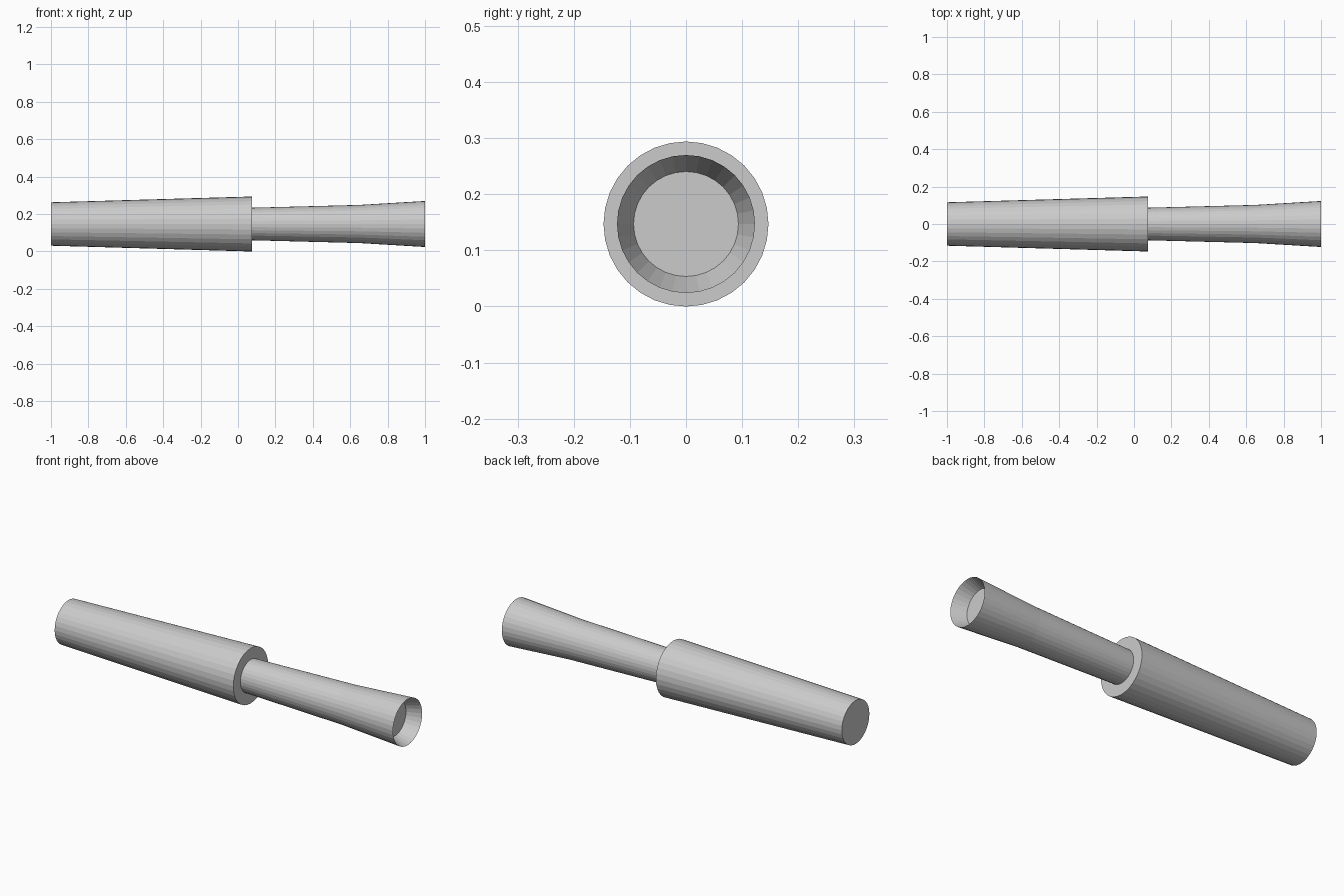
import bpy, bmesh, math

if "Cube" in bpy.data.objects:
    bpy.data.objects.remove(bpy.data.objects["Cube"])

SIDES = 32
AXIS_Z = 0.147


def lathe(name, profile):
    """Revolve (x, radius) points about the x axis and cap both ends."""
    bm = bmesh.new()
    rings = []
    for x, r in profile:
        rings.append([bm.verts.new((x,
                                    r * math.sin(2 * math.pi * i / SIDES),
                                    r * math.cos(2 * math.pi * i / SIDES)))
                      for i in range(SIDES)])
    for a, b in zip(rings, rings[1:]):
        for i in range(SIDES):
            j = (i + 1) % SIDES
            bm.faces.new((a[i], a[j], b[j], b[i]))
    bm.faces.new(rings[0])
    bm.faces.new(rings[-1])
    bmesh.ops.recalc_face_normals(bm, faces=bm.faces)
    mesh = bpy.data.meshes.new(name)
    bm.to_mesh(mesh)
    bm.free()
    obj = bpy.data.objects.new(name, mesh)
    obj.location.z = AXIS_Z
    bpy.context.collection.objects.link(obj)
    return obj


# Tapered handle, step, flared neck, sharp rim and recessed end disc
lathe("handle_with_flared_neck", [
    (-1.0, 0.116),
    (0.075, 0.147),
    (0.075, 0.087),
    (0.65, 0.102),
    (1.0, 0.123),
    (0.925, 0.0935),
])
